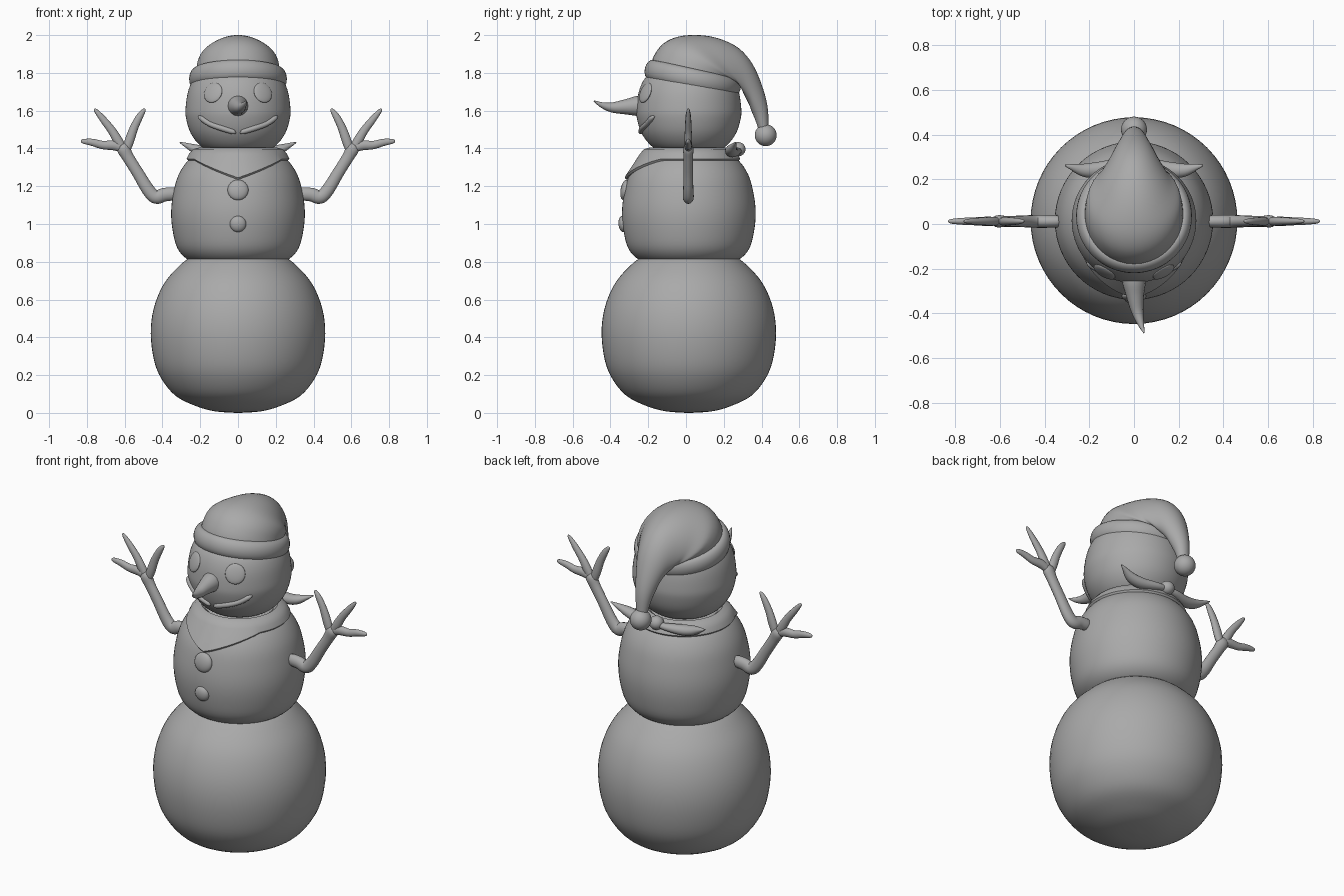
import bpy, bmesh
from math import sin, cos, pi, sqrt, radians
from mathutils import Vector

old = bpy.data.objects.get("Cube")
if old:
    bpy.data.objects.remove(old, do_unlink=True)

grey = bpy.data.materials.new("plain grey")
grey.use_nodes = True
grey.diffuse_color = (0.4, 0.4, 0.4, 1)
grey.node_tree.nodes["Principled BSDF"].inputs["Base Color"].default_value = (0.4, 0.4, 0.4, 1)

CY = 0.015          # depth of the body axis
X, Y, Z = Vector((1, 0, 0)), Vector((0, 1, 0)), Vector((0, 0, 1))


def finish(obj, name):
    obj.name = name
    obj.data.materials.append(grey)
    bpy.ops.object.select_all(action="DESELECT")
    obj.select_set(True)
    bpy.context.view_layer.objects.active = obj
    bpy.ops.object.shade_smooth_by_angle(angle=radians(50))
    return obj


def skin(name, rings, cyclic=False):
    """Join rings of points into one surface, capped unless cyclic."""
    bm = bmesh.new()
    loops = [[bm.verts.new(p) for p in ring] for ring in rings]
    pairs = list(zip(loops, loops[1:]))
    if cyclic:
        pairs.append((loops[-1], loops[0]))
    else:
        bm.faces.new(loops[0])
        bm.faces.new(loops[-1])
    for a, b in pairs:
        for i in range(len(a)):
            j = (i + 1) % len(a)
            bm.faces.new((a[i], a[j], b[j], b[i]))
    bmesh.ops.recalc_face_normals(bm, faces=bm.faces)
    mesh = bpy.data.meshes.new(name)
    bm.to_mesh(mesh)
    bm.free()
    obj = bpy.data.objects.new(name, mesh)
    bpy.context.collection.objects.link(obj)
    return finish(obj, name)


def spline(rows, n=5):
    """Smooth curve through rows of numbers."""
    rows = [Vector(r) for r in rows]
    out = []
    for i in range(len(rows) - 1):
        a, b, c, d = (rows[min(max(i + k, 0), len(rows) - 1)] for k in (-1, 0, 1, 2))
        for s in range(n):
            t = s / n
            out.append(b + (c - a) * (t / 2) + (a * 2 - b * 5 + c * 4 - d) * (t * t / 2)
                       + (b * 3 - a - c * 3 + d) * (t ** 3 / 2))
    return out + [rows[-1]]


def lathe(name, profile, n=64):
    return skin(name, [[(r * cos(2 * pi * i / n), CY + r * sin(2 * pi * i / n), z)
                        for i in range(n)] for r, z in spline(profile, 4)])


def tube(name, rows, ref, squash=1.0, n=16):
    """Tapered tube along (x, y, z, radius) rows, squashed along ref."""
    pts = spline(rows)
    rings = []
    for k, p in enumerate(pts):
        t = (pts[min(k + 1, len(pts) - 1)] - pts[max(k - 1, 0)]).xyz.normalized()
        u = (ref - t * ref.dot(t)).normalized()
        v = t.cross(u)
        r = max(p.w, 0.002)
        rings.append([p.xyz + u * (r * squash * cos(2 * pi * i / n)) + v * (r * sin(2 * pi * i / n))
                      for i in range(n)])
    return skin(name, rings)


def ball(name, loc, scale, normal=None):
    bpy.ops.mesh.primitive_uv_sphere_add(segments=32, ring_count=16, radius=1, location=loc)
    obj = bpy.context.object
    obj.scale = scale
    if normal:
        obj.rotation_euler = normal.to_track_quat("Z", "Y").to_euler()
    return finish(obj, name)


def radius_at(profile, z):
    for (r0, z0), (r1, z1) in zip(profile, profile[1:]):
        if z0 <= z <= z1:
            return r0 + (r1 - r0) * (z - z0) / (z1 - z0)
    return 0


def front_y(profile, x, z):
    return CY - sqrt(radius_at(profile, z) ** 2 - x * x)


# Three snow balls
base = [(.01, 0), (.12, .008), (.22, .035), (.33, .09), (.405, .18), (.445, .28), (.462, .42),
        (.447, .55), (.4, .67), (.33, .76), (.24, .83), (.1, .87)]
chest = [(.1, .77), (.2, .79), (.27, .815), (.32, .87), (.345, .96), (.354, 1.06),
         (.343, 1.16), (.315, 1.26), (.26, 1.34), (.18, 1.39), (.05, 1.42)]
skull = [(.05, 1.37), (.14, 1.385), (.2, 1.415), (.25, 1.48), (.275, 1.56), (.277, 1.62),
         (.262, 1.71), (.225, 1.78), (.15, 1.83), (.03, 1.86)]
lathe("lower_body", base)
lathe("upper_body", chest)
lathe("head", skull)

# Buttons
for name, z, r in (("upper_button", 1.18, .055), ("lower_button", 1.0, .043)):
    y = front_y(chest, 0, z)
    ball(name, (0, y, z), (r, r, .024), Vector((0, -1, (z - 1.06) * 1.5)))

# Eyes and mouth halves follow the head surface
for s, side in ((1, "left"), (-1, "right")):
    ex, ez = .132 * s, 1.695
    ey = front_y(skull, ex, ez)
    ball(side + "_eye", (ex, ey, ez), (.054, .056, .014), Vector((ex, ey - CY, ez - 1.6)))
    smile = [(.012, 1.488, .003), (.025, 1.488, .013), (.09, 1.508, .015),
             (.15, 1.53, .014), (.195, 1.56, .013), (.21, 1.57, .003)]
    tube(side + "_mouth", [(s * x, front_y(skull, x, z) - .003, z, r) for x, z, r in smile], Z)

# Carrot nose with a bent tip
tube("nose", [(0, -.2, 1.625, .05), (0, -.25, 1.625, .054), (.005, -.32, 1.62, .04),
              (.015, -.39, 1.617, .027), (.03, -.445, 1.63, .015), (.045, -.487, 1.652, .003)], X)

# Hat: loft from the brim over the crown into a drooping tail
crown = [(-.19, 1.82, .25, 1.71, .225), (-.17, 1.89, .265, 1.74, .22), (-.12, 1.955, .275, 1.745, .215),
         (-.04, 1.992, .285, 1.735, .202), (.07, 2.0, .295, 1.72, .165), (.18, 1.98, .305, 1.69, .135),
         (.28, 1.93, .32, 1.66, .105), (.35, 1.85, .335, 1.63, .083), (.4, 1.74, .35, 1.59, .063),
         (.432, 1.62, .365, 1.555, .045), (.437, 1.5, .385, 1.5, .03)]
rings = []
for ay, az, by, bz, w in spline(crown, 4):
    rings.append([(w * sin(2 * pi * i / 40),
                   (ay + by) / 2 + (ay - by) / 2 * cos(2 * pi * i / 40),
                   (az + bz) / 2 + (az - bz) / 2 * cos(2 * pi * i / 40)) for i in range(40)])
skin("hat", rings)
ball("hat_bobble", (0, .422, 1.47), (.058, .058, .058))
bpy.ops.mesh.primitive_torus_add(major_segments=64, minor_segments=16, major_radius=.223,
                                 minor_radius=.036, location=(0, .035, 1.768),
                                 rotation=(radians(-12.5), 0, 0))
bpy.context.object.scale.z = 1.5
finish(bpy.context.object, "hat_brim")

# Neck scarf with a pointed front
rings = []
for k in range(96):
    a = 2 * pi * k / 96
    drop = .1 * max(0, 1 - abs(sin(a)) / .85) if cos(a) > 0 else 0
    zb = 1.345 - drop
    rb = radius_at(chest, zb)
    section = [(.18, 1.385), (.205, 1.405), (.238, 1.396), (.26, 1.37), (rb + .02, zb),
               (rb + .012, zb - .01), (rb - .01, zb - .008), (.19, 1.33)]
    rings.append([(r * sin(a), CY - r * cos(a), z) for r, z in section])
skin("scarf", rings, cyclic=True)
ball("scarf_knot", (0, .275, 1.396), (.04, .04, .038))

# Scarf ends and twig arms, mirrored
for s, side in ((1, "left"), (-1, "right")):
    def mirrored(rows):
        return [(s * x, y, z, r) for x, y, z, r in rows]

    def arm_part(name, rows):
        tube(side + name, mirrored([(x, .012, z, r) for x, z, r in rows]), Y, .8)

    tube(side + "_scarf_end", mirrored([(0, .275, 1.39, .015), (.06, .27, 1.385, .024),
                                        (.15, .245, 1.382, .034), (.22, .24, 1.395, .03),
                                        (.28, .255, 1.42, .013), (.308, .262, 1.432, .003)]), Z, .85)
    arm_part("_arm", [(.325, 1.16, .01), (.335, 1.16, .032), (.39, 1.155, .036), (.435, 1.143, .036),
                      (.475, 1.18, .034), (.53, 1.27, .031), (.58, 1.35, .031), (.608, 1.4, .034),
                      (.622, 1.425, .015)])
    arm_part("_inner_finger", [(.595, 1.38, .02), (.575, 1.44, .025), (.55, 1.51, .022),
                               (.52, 1.57, .018), (.498, 1.602, .01), (.493, 1.61, .002)])
    arm_part("_middle_finger", [(.6, 1.38, .02), (.635, 1.44, .025), (.668, 1.495, .022),
                                (.715, 1.555, .018), (.752, 1.6, .01), (.76, 1.61, .002)])
    arm_part("_outer_finger", [(.59, 1.39, .02), (.65, 1.415, .026), (.715, 1.418, .022),
                               (.77, 1.432, .019), (.82, 1.438, .012), (.832, 1.44, .002)])
